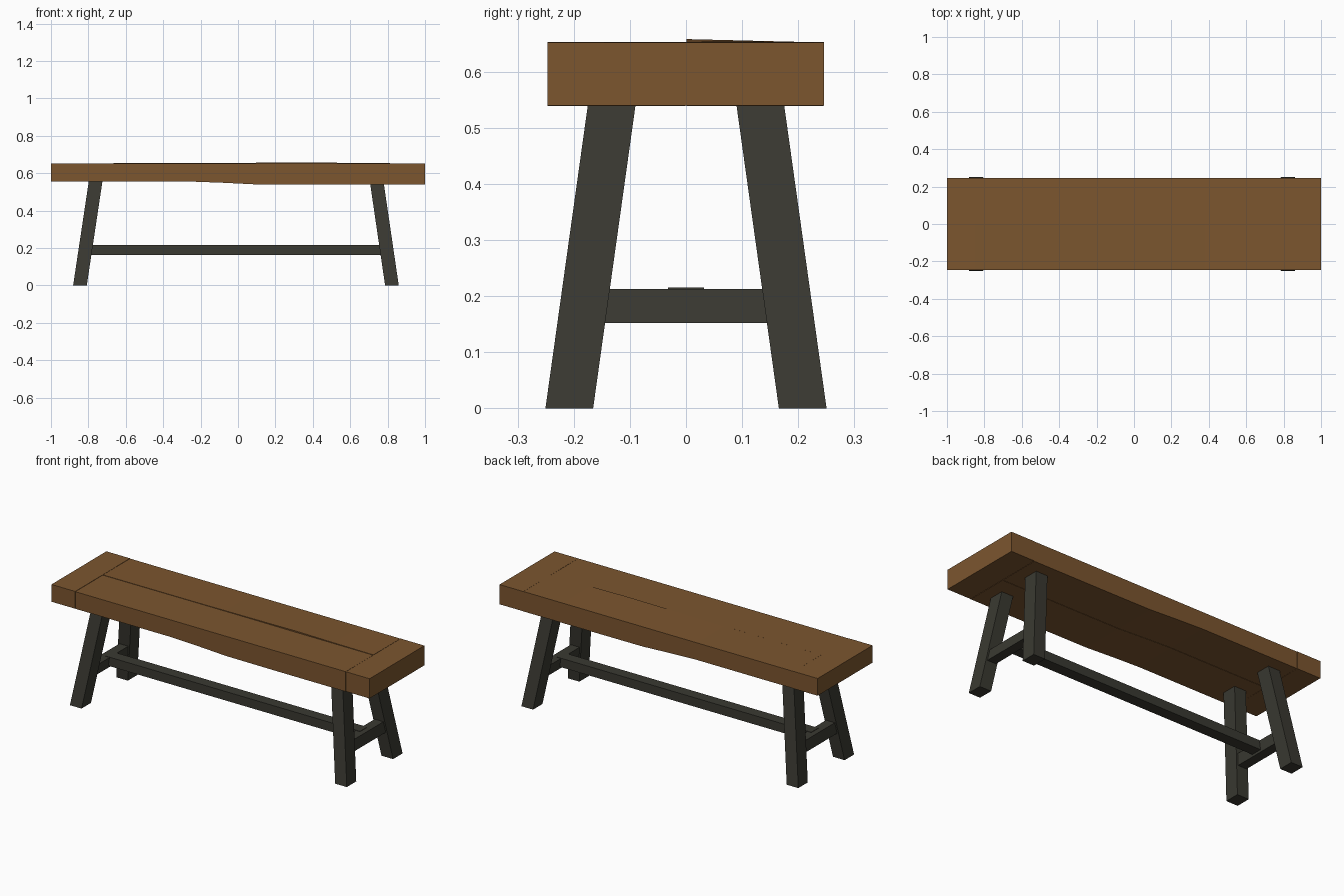
import bpy, bmesh

if "Cube" in bpy.data.objects:
    bpy.data.objects.remove(bpy.data.objects["Cube"])


def material(name, rgb):
    m = bpy.data.materials.new(name)
    m.diffuse_color = (*rgb, 1)
    m.use_nodes = True
    m.node_tree.nodes["Principled BSDF"].inputs["Base Color"].default_value = m.diffuse_color
    return m


WOOD = material("warm brown wood", (0.200, 0.092, 0.028))
DARK = material("dark charcoal wood", (0.042, 0.041, 0.031))


def loft(name, sections, mat):
    """Skin four-cornered sections into one closed solid."""
    bm = bmesh.new()
    rings = [[bm.verts.new(p) for p in s] for s in sections]
    for a, b in zip(rings, rings[1:]):
        for i in range(4):
            j = (i + 1) % 4
            bm.faces.new((a[i], a[j], b[j], b[i]))
    bm.faces.new(rings[0])
    bm.faces.new(rings[-1])
    bmesh.ops.recalc_face_normals(bm, faces=bm.faces)
    me = bpy.data.meshes.new(name)
    bm.to_mesh(me)
    bm.free()
    me.materials.append(mat)
    ob = bpy.data.objects.new(name, me)
    bpy.context.collection.objects.link(ob)
    return ob


def rect_x(x, y0, y1, z0, z1, z1b=None):
    """Section across x; z1b lets the top slope towards y1."""
    return [(x, y0, z0), (x, y1, z0), (x, y1, z1 if z1b is None else z1b), (x, y0, z1)]


def rect_z(cx, cy, z, w, d):
    return [(cx + sx * w / 2, cy + sy * d / 2, z)
            for sx, sy in ((-1, -1), (1, -1), (1, 1), (-1, 1))]


# Two long seat planks with an uneven underside and a raised centre seam
# columns: x, underside height, front plank seam height, back plank seam height
profile = [(-0.85, 0.555, 0.652, 0.653), (-0.24, 0.555, 0.653, 0.654),
           (-0.08, 0.549, 0.653, 0.655), (0.10, 0.540, 0.653, 0.656),
           (0.38, 0.539, 0.652, 0.658), (0.60, 0.539, 0.652, 0.655),
           (0.85, 0.539, 0.652, 0.653)]
loft("front_seat_plank", [rect_x(x, -0.247, -0.001, b, 0.652, f)
                          for x, b, f, k in profile], WOOD)
loft("back_seat_plank", [rect_x(x, 0.001, 0.245, b, k, 0.652)
                         for x, b, f, k in profile], WOOD)

# Boards across the two ends of the seat
loft("left_end_board", [rect_x(x, -0.247, 0.246, 0.555, 0.653) for x in (-1, -0.851)], WOOD)
loft("right_end_board", [rect_x(x, -0.247, 0.246, 0.540, 0.652) for x in (0.851, 1)], WOOD)

# Splayed legs and the cross rail of each end frame
for side, foot_x, top_x in (("left", -0.845, -0.760), ("right", 0.823, 0.740)):
    top_z = 0.565
    for end, s in (("front", -1), ("back", 1)):
        loft(f"{side}_{end}_leg",
             [rect_z(foot_x, s * 0.208, 0, 0.073, 0.085),
              rect_z(top_x, s * 0.129, top_z, 0.073, 0.085)], DARK)

    def lean(z):
        return foot_x + (top_x - foot_x) * z / top_z
    loft(f"{side}_cross_rail",
         [rect_z(lean(z), 0, z, 0.055, 0.31) for z in (0.152, 0.213)], DARK)

# Long rail joining the end frames
loft("long_rail", [rect_x(x, -0.032, 0.032, 0.164, 0.215) for x in (-0.81, 0.79)], DARK)
